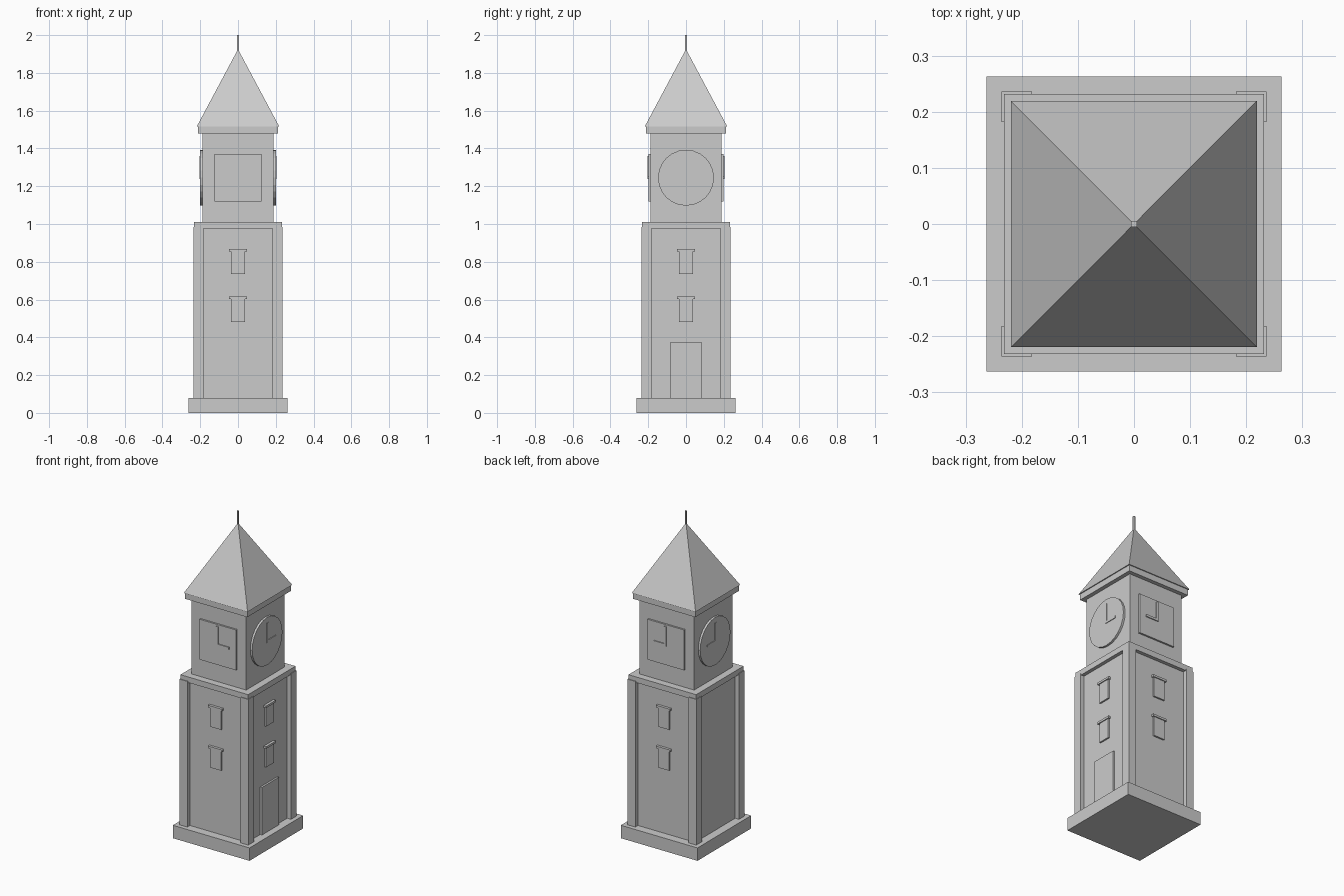
import bpy
import bmesh
from math import radians
from mathutils import Matrix, Vector

old = bpy.data.objects.get("Cube")
if old:
    bpy.data.objects.remove(old, do_unlink=True)

GREY = (0.6, 0.6, 0.6, 1)
stone = bpy.data.materials.new("stone_grey")
stone.use_nodes = True
stone.diffuse_color = GREY
stone.node_tree.nodes["Principled BSDF"].inputs["Base Color"].default_value = GREY


def finish(name, bm):
    bmesh.ops.recalc_face_normals(bm, faces=bm.faces)
    mesh = bpy.data.meshes.new(name)
    bm.to_mesh(mesh)
    bm.free()
    mesh.materials.append(stone)
    obj = bpy.data.objects.new(name, mesh)
    bpy.context.collection.objects.link(obj)
    return obj


def box(name, low, high):
    low, high = Vector(low), Vector(high)
    bm = bmesh.new()
    place = Matrix.Translation((low + high) / 2) @ Matrix.Diagonal((high - low).to_4d())
    bmesh.ops.create_cube(bm, size=1, matrix=place)
    return finish(name, bm)


def slab(name, half, z0, z1):
    return box(name, (-half, -half, z0), (half, half, z1))


def plate(name, side, across, near, far, z0, z1):
    """Box on a wall: side is an axis and sign, across its span along that wall."""
    axis, sign = side
    depth = sorted((sign * near, sign * far))
    spans = [depth, across] if axis == "x" else [across, depth]
    (x0, x1), (y0, y1) = spans
    return box(name, (x0, y0, z0), (x1, y1, z1))


# Stacked tower masses
WALL, BELFRY = 0.21, 0.188
slab("base_plinth", 0.263, 0, 0.08)
slab("shaft_wall", WALL, 0.08, 0.98)
slab("shaft_cap", 0.232, 0.975, 1.01)
slab("belfry", BELFRY, 1.01, 1.48)
slab("eave", 0.213, 1.478, 1.515)

# Corner pillars
for sx in (-1, 1):
    for sy in (-1, 1):
        xs, ys = sorted((sx * 0.182, sx * 0.236)), sorted((sy * 0.182, sy * 0.236))
        box("corner_pillar", (xs[0], ys[0], 0.08), (xs[1], ys[1], 0.983))

# Pyramid roof and spire
bm = bmesh.new()
bmesh.ops.create_cone(bm, cap_ends=True, segments=4, radius1=0.219 * 2 ** 0.5, radius2=0,
                      depth=0.41, matrix=Matrix.Translation((0, 0, 1.72))
                      @ Matrix.Rotation(radians(45), 4, "Z"))
finish("roof", bm)
slab("spire", 0.005, 1.9, 2)

# Clocks: round dials on the x sides, square dials on the y sides
CLOCK_Z, FACE = 1.245, 0.199
for sign in (-1, 1):
    bm = bmesh.new()
    place = (Matrix.Translation((sign * (FACE + BELFRY) / 2, 0, CLOCK_Z))
             @ Matrix.Rotation(radians(90), 4, "Y"))
    bmesh.ops.create_cone(bm, cap_ends=True, segments=24, radius1=0.148, radius2=0.148,
                          depth=FACE - BELFRY + 0.004, matrix=place)
    finish("round_dial", bm)
    plate("square_dial", ("y", sign), (-0.125, 0.125), 0.18, FACE, 1.12, 1.37)
    for axis in "xy":
        side = (axis, sign)
        plate("minute_hand", side, (-0.007, 0.007), 0.19, 0.205, CLOCK_Z - 0.007, 1.36)
        plate("hour_hand", side, (-0.007, 0.08), 0.19, 0.205, CLOCK_Z - 0.007, CLOCK_Z + 0.007)

# Windows with lintels on three sides
for side in (("x", 1), ("y", -1), ("y", 1)):
    for bottom in (0.482, 0.735):
        top = bottom + 0.12
        plate("window", side, (-0.038, 0.038), 0.2, 0.22, bottom, top)
        plate("window_lintel", side, (-0.048, 0.048), 0.2, 0.226, top, top + 0.013)

# Door
plate("door", ("x", 1), (-0.083, 0.083), 0.2, 0.222, 0.08, 0.375)
